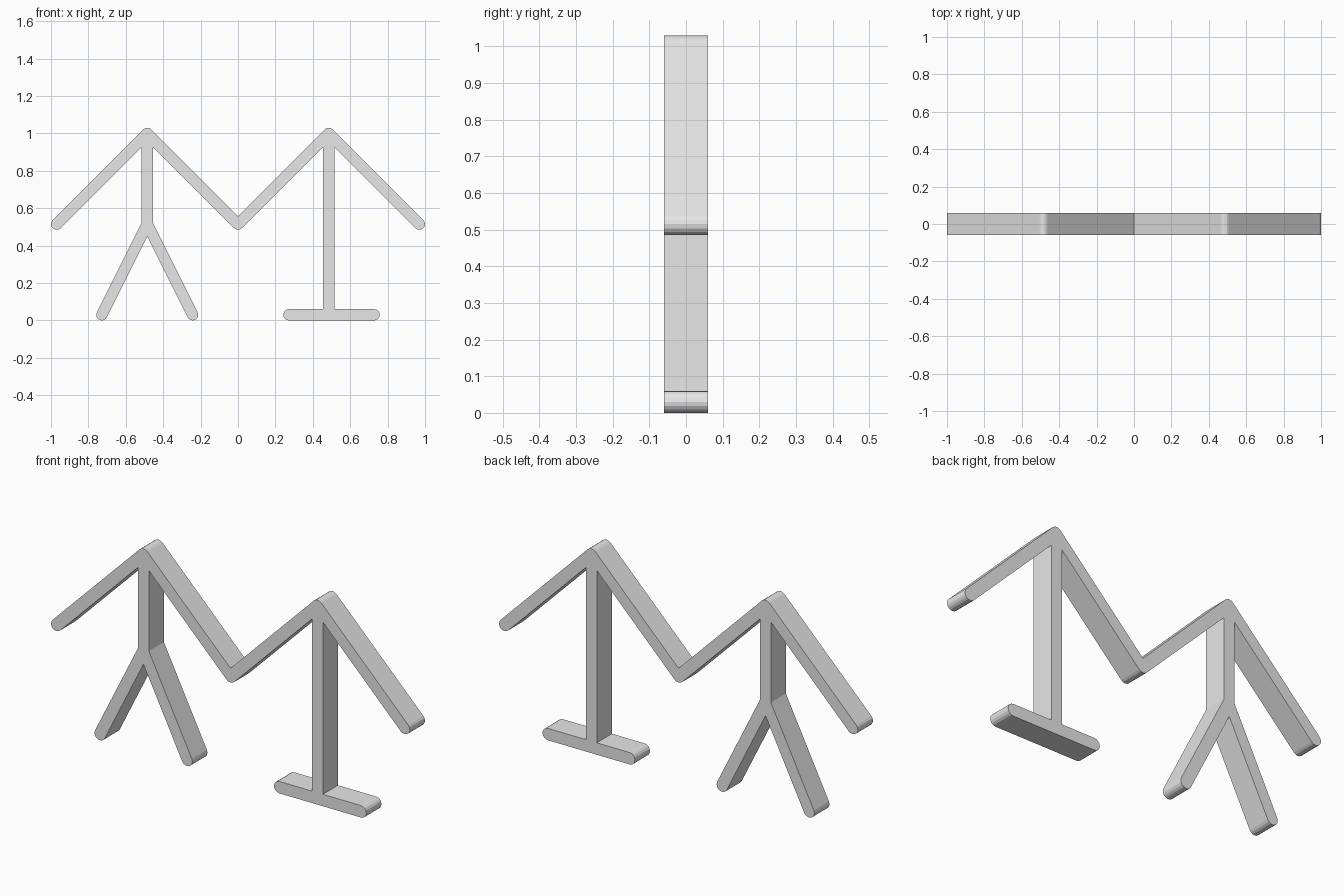
import bpy, bmesh, math
from mathutils import Vector
from mathutils.geometry import delaunay_2d_cdt

if "Cube" in bpy.data.objects:
    bpy.data.objects.remove(bpy.data.objects["Cube"], do_unlink=True)

RADIUS = 0.03       # half the bar width
HALF_DEPTH = 0.06
STEPS = 8           # facets on each rounded bar end
PEAK_X = 0.485
PEAK_Z = 1.0
MID_Z = PEAK_Z - PEAK_X
FOOT = PEAK_X / 2

material = bpy.data.materials.new("light grey")
material.use_nodes = True
grey = (0.8, 0.8, 0.8, 1)
material.diffuse_color = grey
material.node_tree.nodes["Principled BSDF"].inputs["Base Color"].default_value = grey


def bar_outline(a, b):
    """Round-ended bar from a to b, counter-clockwise."""
    a, b = Vector(a), Vector(b)
    heading = math.atan2(b.y - a.y, b.x - a.x)
    points = []
    for centre, start in ((b, heading - math.pi / 2), (a, heading + math.pi / 2)):
        for i in range(STEPS + 1):
            t = start + math.pi * i / STEPS
            points.append(centre + RADIUS * Vector((math.cos(t), math.sin(t))))
    return points


left_peak, right_peak = (PEAK_X, PEAK_Z), (-PEAK_X, PEAK_Z)
fork = (-PEAK_X, MID_Z)
bars = [
    # zigzag arms
    ((-2 * PEAK_X, MID_Z), right_peak),
    (right_peak, (0, MID_Z)),
    ((0, MID_Z), left_peak),
    (left_peak, (2 * PEAK_X, MID_Z)),
    # forked post
    (right_peak, fork),
    (fork, (-PEAK_X - FOOT, RADIUS)),
    (fork, (-PEAK_X + FOOT, RADIUS)),
    # straight post and flat foot
    (left_peak, (PEAK_X, RADIUS)),
    ((PEAK_X - FOOT + RADIUS, RADIUS), (PEAK_X + FOOT, RADIUS)),
]

# Merge all bar outlines into one flat region
points, loops = [], []
for a, b in bars:
    outline = bar_outline(a, b)
    loops.append(list(range(len(points), len(points) + len(outline))))
    points += outline
flat_points, _, triangles, *_ = delaunay_2d_cdt(points, [], loops, 1, 1e-5)

# Extrude the region into a solid
bm = bmesh.new()
verts = [bm.verts.new((p.x, -HALF_DEPTH, p.y)) for p in flat_points]
for tri in triangles:
    bm.faces.new([verts[i] for i in tri])
back = bmesh.ops.extrude_face_region(bm, geom=bm.faces[:], use_keep_orig=True)["geom"]
bmesh.ops.translate(bm, vec=(0, 2 * HALF_DEPTH, 0),
                    verts=[g for g in back if isinstance(g, bmesh.types.BMVert)])
bmesh.ops.recalc_face_normals(bm, faces=bm.faces[:])
bmesh.ops.dissolve_limit(bm, angle_limit=math.radians(1),
                         verts=bm.verts[:], edges=bm.edges[:])

mesh = bpy.data.meshes.new("joined_figures")
bm.to_mesh(mesh)
bm.free()
mesh.materials.append(material)
frame = bpy.data.objects.new("joined_figures", mesh)
bpy.context.collection.objects.link(frame)
